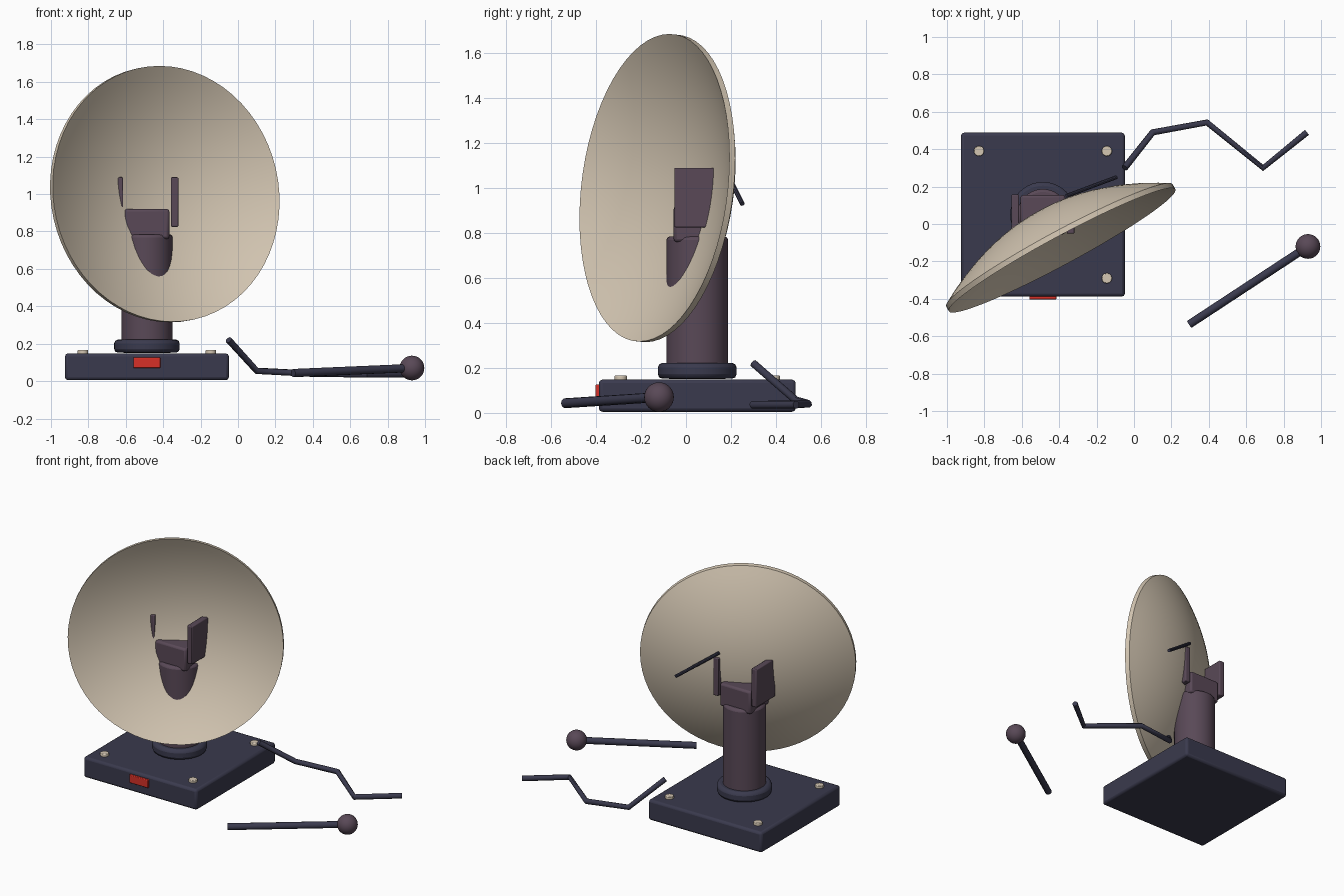
import bpy, bmesh, math
from mathutils import Vector

if "Cube" in bpy.data.objects:
    bpy.data.objects.remove(bpy.data.objects["Cube"])


def material(name, rgb):
    m = bpy.data.materials.new(name)
    m.use_nodes = True
    color = (*rgb, 1)
    m.diffuse_color = color
    m.node_tree.nodes["Principled BSDF"].inputs["Base Color"].default_value = color
    return m


NAVY = material("dark navy", (0.042, 0.042, 0.075))
PLUM = material("dull plum", (0.1, 0.066, 0.095))
CREAM = material("warm cream", (0.66, 0.57, 0.45))
RED = material("signal red", (0.68, 0.03, 0.02))


def finish(obj, name, mat, bevel=0, segments=2, angle=35):
    obj.name = name
    obj.data.materials.append(mat)
    if bevel:
        mod = obj.modifiers.new("Bevel", 'BEVEL')
        mod.width, mod.segments = bevel, segments
        mod.limit_method = 'ANGLE'
        mod.angle_limit = math.radians(50)
    bpy.ops.object.select_all(action='DESELECT')
    obj.select_set(True)
    bpy.context.view_layer.objects.active = obj
    bpy.ops.object.shade_smooth_by_angle(angle=math.radians(angle))
    return obj


def box(name, low, high, mat, bevel):
    low, high = Vector(low), Vector(high)
    bpy.ops.mesh.primitive_cube_add(size=1, location=(low + high) / 2)
    obj = bpy.context.object
    obj.scale = high - low
    bpy.ops.object.transform_apply(location=False, rotation=False, scale=True)
    return finish(obj, name, mat, bevel)


def cylinder(name, start, end, radius, mat, sides=32, bevel=0):
    start, end = Vector(start), Vector(end)
    axis = end - start
    bpy.ops.mesh.primitive_cylinder_add(vertices=sides, radius=radius, depth=axis.length,
                                        location=(start + end) / 2)
    obj = bpy.context.object
    obj.rotation_euler = axis.to_track_quat('Z', 'Y').to_euler()
    return finish(obj, name, mat, bevel)


CX, CY = -0.487, 0.05  # pedestal axis

# Base with corner bolts and front indicator
box("base", (CX - 0.438, CY - 0.438, 0.005), (CX + 0.438, CY + 0.438, 0.148), NAVY, 0.016)
for sx, side in ((-1, "right"), (1, "left")):
    for sy, end in ((-1, "front"), (1, "back")):
        x, y = CX + sx * 0.342, CY + sy * 0.34
        cylinder(f"bolt_{end}_{side}", (x, y, 0.14), (x, y, 0.166), 0.028, CREAM, 12, 0.004)
box("indicator", (-0.56, -0.403, 0.07), (-0.415, -0.38, 0.126), RED, 0.004)

# Pedestal
cylinder("collar", (CX, CY, 0.152), (CX, CY, 0.222), 0.175, NAVY, 40, 0.02)
cylinder("column", (CX, CY, 0.15), (CX, CY, 0.785), 0.137, PLUM, 40, 0.016)
box("head_block", (CX - 0.12, CY - 0.105, 0.76), (CX + 0.12, CY + 0.105, 0.92), PLUM, 0.014)
for sx, side in ((-1, "right"), (1, "left")):
    x = CX + sx * 0.148
    box(f"yoke_plate_{side}", (x - 0.02, CY - 0.102, 0.825), (x + 0.02, CY + 0.108, 1.09), PLUM, 0.006)

# Dish: closed shell spun from an inner and outer bowl profile
R, DEPTH, THICK, SPIN, RINGS = 0.688, 0.21, 0.03, 64, 14
inner = [(R * i / RINGS, DEPTH * ((i / RINGS) ** 2 - 1)) for i in range(RINGS + 1)]
outer = [(r, z - THICK) for r, z in reversed(inner)]
bm = bmesh.new()
verts = [bm.verts.new((r, 0, z)) for r, z in inner + outer]
edges = [bm.edges.new(pair) for pair in zip(verts, verts[1:])]
bmesh.ops.spin(bm, geom=verts + edges, axis=(0, 0, 1), cent=(0, 0, 0),
               angle=math.tau, steps=SPIN)
bmesh.ops.remove_doubles(bm, verts=bm.verts, dist=0.0005)
bmesh.ops.recalc_face_normals(bm, faces=bm.faces)
mesh = bpy.data.meshes.new("dish")
bm.to_mesh(mesh)
bm.free()
dish = bpy.data.objects.new("dish", mesh)
bpy.context.collection.objects.link(dish)
aim = Vector((0.472, -0.875, 0.11)).normalized()
dish.rotation_euler = aim.to_track_quat('Z', 'Y').to_euler()
dish.location = Vector((-0.39, -0.13, 1.0)) + aim * 0.012
finish(dish, "dish", CREAM)

# Thin rod behind the dish
cylinder("back_rod", (-0.36, 0.151, 1.127), (-0.095, 0.25, 0.93), 0.011, NAVY, 10)

# Bent cable beside the base
path = [(-0.05, 0.3, 0.22), (0.1, 0.49, 0.055), (0.39, 0.543, 0.04),
        (0.69, 0.3, 0.036), (0.925, 0.49, 0.036)]
curve = bpy.data.curves.new("cable", 'CURVE')
curve.dimensions = '3D'
curve.bevel_depth = 0.018
curve.bevel_resolution = 2
curve.use_fill_caps = True
spline = curve.splines.new('POLY')
spline.points.add(len(path) - 1)
for point, co in zip(spline.points, path):
    point.co = (*co, 1)
cable = bpy.data.objects.new("cable", curve)
bpy.context.collection.objects.link(cable)
bpy.ops.object.select_all(action='DESELECT')
cable.select_set(True)
bpy.context.view_layer.objects.active = cable
bpy.ops.object.convert(target='MESH')
finish(bpy.context.object, "cable", NAVY, angle=50)

# Loose lever with a ball knob
KNOB = (0.93, -0.12, 0.07)
cylinder("lever_rod", (0.295, -0.537, 0.043), KNOB, 0.022, NAVY, 12)
bpy.ops.mesh.primitive_uv_sphere_add(segments=32, ring_count=16, radius=0.066, location=KNOB)
finish(bpy.context.object, "lever_knob", PLUM)
